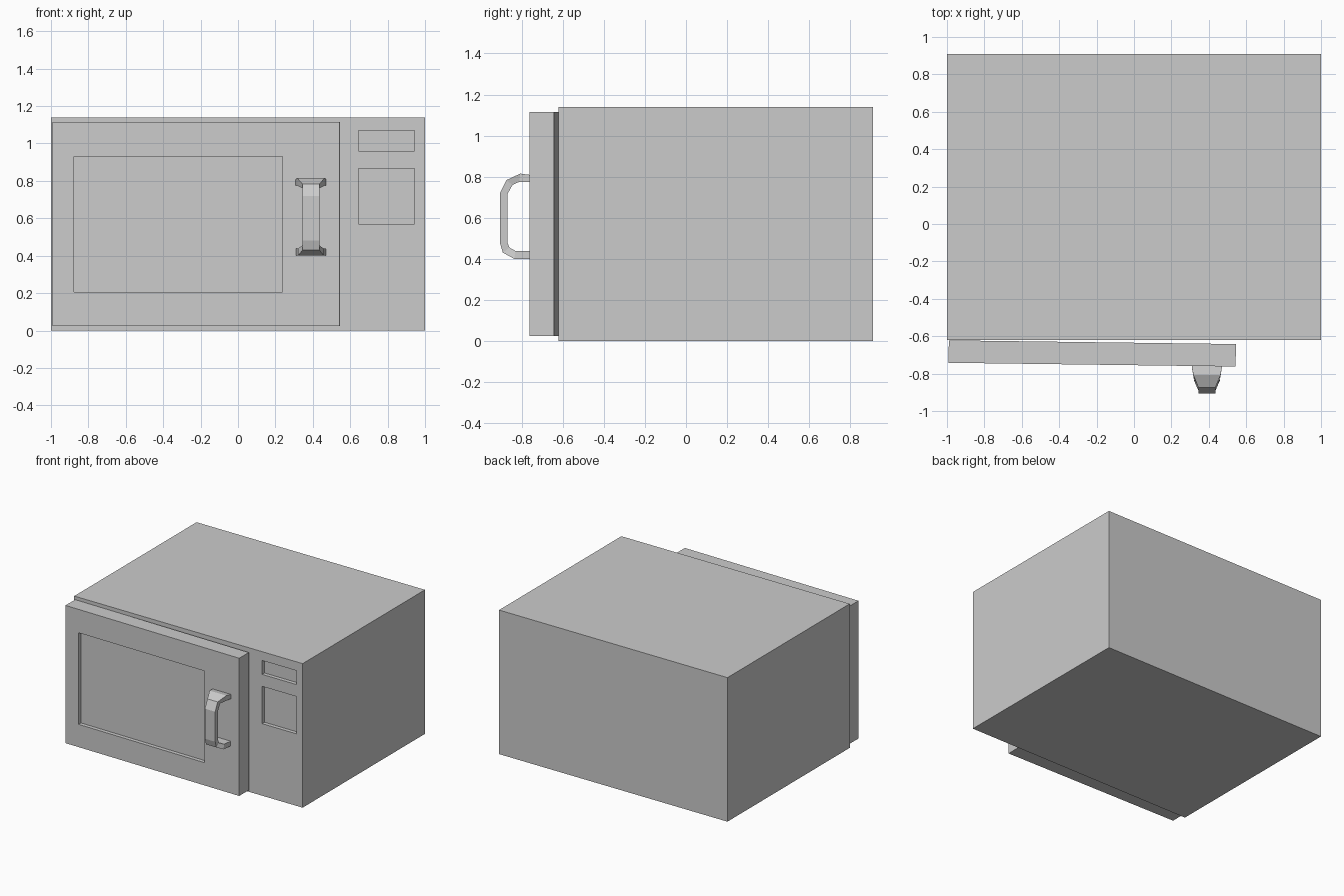
import bpy, bmesh
from math import atan2
from mathutils import Matrix, Vector

if "Cube" in bpy.data.objects:
    bpy.data.objects.remove(bpy.data.objects["Cube"])


def make_object(name, bm):
    bmesh.ops.recalc_face_normals(bm, faces=bm.faces)
    me = bpy.data.meshes.new(name)
    bm.to_mesh(me)
    bm.free()
    ob = bpy.data.objects.new(name, me)
    bpy.context.collection.objects.link(ob)
    return ob


def box(name, x, y, z):
    """Box from (min, max) ranges."""
    bm = bmesh.new()
    size = Matrix.Diagonal((x[1] - x[0], y[1] - y[0], z[1] - z[0], 1))
    mid = Vector((sum(x) / 2, sum(y) / 2, sum(z) / 2))
    bmesh.ops.create_cube(bm, size=1, matrix=Matrix.Translation(mid) @ size)
    return make_object(name, bm)


def recess(ob, x, z, front, depth):
    """Cut a shallow rectangular pocket into the front face."""
    cutter = box("recess_cutter", x, (front - 0.1, front + depth), z)
    cutter.hide_render = True
    mod = ob.modifiers.new("recess", 'BOOLEAN')
    mod.operation = 'DIFFERENCE'
    mod.solver = 'EXACT'
    mod.object = cutter
    bpy.context.view_layer.objects.active = ob
    bpy.ops.object.modifier_apply(modifier=mod.name)
    bpy.data.objects.remove(cutter)


# Cabinet with display and keypad pockets
FRONT = -0.62
cabinet = box("cabinet", (-1, 1), (FRONT, 0.91), (0, 1.14))
for z in ((0.96, 1.07), (0.57, 0.865)):
    recess(cabinet, (0.645, 0.945), z, FRONT, 0.03)

# Door with window pocket, slightly ajar on its left hinge
door = box("door", (-0.99, 0.545), (-0.742, -0.622), (0.025, 1.115))
recess(door, (-0.875, 0.24), (0.205, 0.93), -0.742, 0.03)
hinge = Matrix.Translation((-0.99, -0.622, 0))
door.data.transform(hinge @ Matrix.Rotation(-atan2(0.02, 1.535), 4, 'Z') @ hinge.inverted())

# Handle: rectangular section lofted along a bent path, flared at both feet
# stations: outer (y, z), inner (y, z), half width
stations = [
    ((-0.755, 0.808), (-0.755, 0.775), 0.082),
    ((-0.807, 0.815), (-0.812, 0.775), 0.073),
    ((-0.875, 0.783), (-0.845, 0.760), 0.045),
    ((-0.907, 0.718), (-0.870, 0.715), 0.045),
    ((-0.907, 0.480), (-0.870, 0.480), 0.045),
    ((-0.892, 0.430), (-0.860, 0.455), 0.045),
    ((-0.837, 0.400), (-0.830, 0.438), 0.069),
    ((-0.755, 0.400), (-0.755, 0.438), 0.080),
]
bm = bmesh.new()
rings = []
for (oy, oz), (iy, iz), w in stations:
    pts = ((-w, oy, oz), (w, oy, oz), (w, iy, iz), (-w, iy, iz))
    rings.append([bm.verts.new((0.39 + x, y, z)) for x, y, z in pts])
for a, b in zip(rings, rings[1:]):
    for i in range(4):
        j = (i + 1) % 4
        bm.faces.new((a[i], a[j], b[j], b[i]))
bm.faces.new(rings[0])
bm.faces.new(rings[-1])
make_object("door_handle", bm)
